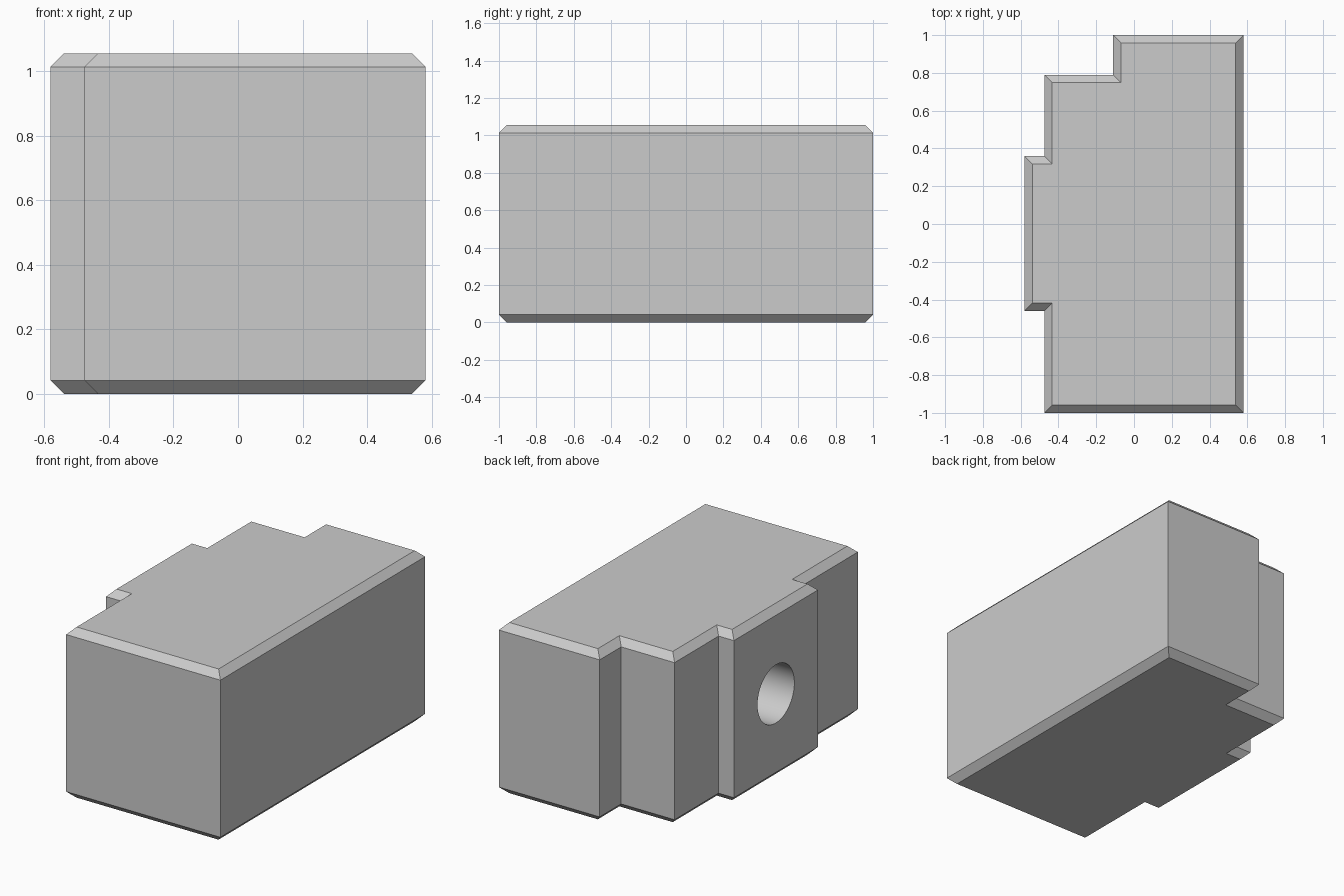
import bpy, bmesh
from math import radians
from mathutils import Matrix, Vector

default_cube = bpy.data.objects.get("Cube")
if default_cube:
    bpy.data.objects.remove(default_cube, do_unlink=True)

HEIGHT = 1.055
CHAMFER = 0.042

grey = bpy.data.materials.new("plain grey")
grey.use_nodes = True
colour = (0.6, 0.6, 0.6, 1)
grey.diffuse_color = colour
grey.node_tree.nodes["Principled BSDF"].inputs["Base Color"].default_value = colour


def make_object(name, bm):
    bmesh.ops.recalc_face_normals(bm, faces=bm.faces)
    mesh = bpy.data.meshes.new(name)
    bm.to_mesh(mesh)
    bm.free()
    mesh.materials.append(grey)
    obj = bpy.data.objects.new(name, mesh)
    bpy.context.collection.objects.link(obj)
    return obj


# Stepped block: plan outline pulled up between the two chamfers
outline = [(0.58, -1), (0.58, 1), (-0.11, 1), (-0.11, 0.79), (-0.475, 0.79),
           (-0.475, 0.36), (-0.58, 0.36), (-0.58, -0.46), (-0.475, -0.46), (-0.475, -1)]
bm = bmesh.new()
base = bm.faces.new([bm.verts.new((x, y, CHAMFER)) for x, y in outline])
ext = bmesh.ops.extrude_face_region(bm, geom=[base], use_keep_orig=True)
top_verts = [v for v in ext["geom"] if isinstance(v, bmesh.types.BMVert)]
bmesh.ops.translate(bm, verts=top_verts, vec=(0, 0, HEIGHT - 2 * CHAMFER))
bmesh.ops.recalc_face_normals(bm, faces=bm.faces)

# Chamfers: inset each end cap and push it outward
for cap in [f for f in bm.faces if abs(f.normal.z) > 0.9]:
    outward = Vector((0, 0, CHAMFER if cap.normal.z > 0 else -CHAMFER))
    bmesh.ops.inset_region(bm, faces=[cap], thickness=CHAMFER, use_even_offset=True)
    bmesh.ops.translate(bm, verts=cap.verts, vec=outward)
block = make_object("stepped_block", bm)

# Round blind hole in the raised pad
hole_depth = 0.5
bm = bmesh.new()
bmesh.ops.create_cone(bm, cap_ends=True, segments=64, radius1=0.18, radius2=0.18,
                      depth=2 * hole_depth,
                      matrix=Matrix.Translation((-0.58, -0.05, HEIGHT / 2))
                      @ Matrix.Rotation(radians(90), 4, "Y"))
cutter = make_object("hole_cutter", bm)
cutter.hide_render = True

cut = block.modifiers.new("round hole", "BOOLEAN")
cut.operation = "DIFFERENCE"
cut.solver = "EXACT"
cut.object = cutter

bpy.ops.object.select_all(action="DESELECT")
block.select_set(True)
bpy.context.view_layer.objects.active = block
bpy.ops.object.modifier_apply(modifier=cut.name)
bpy.data.objects.remove(cutter, do_unlink=True)
bpy.ops.object.shade_smooth_by_angle(angle=radians(30))
